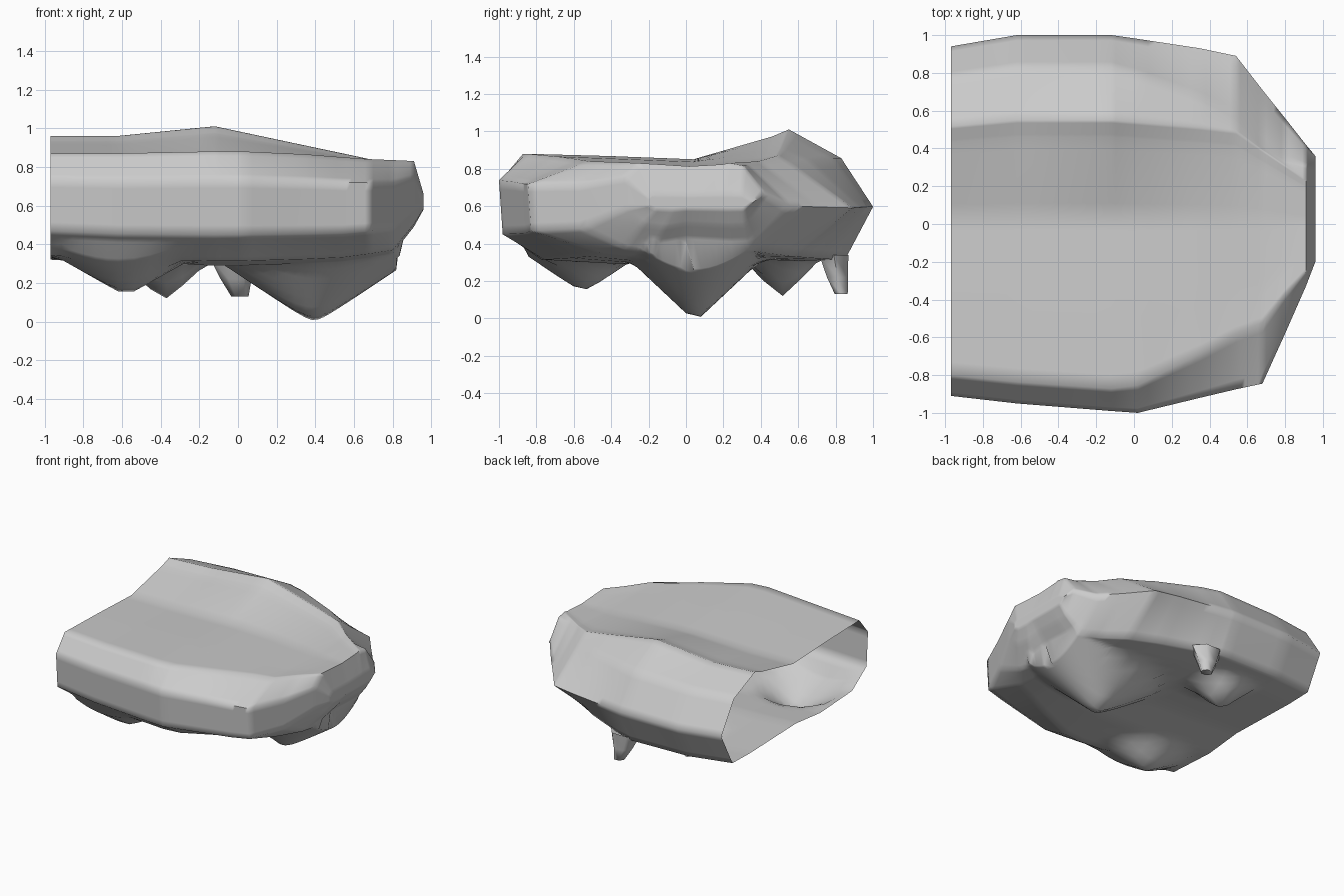
import bpy, bmesh
from math import cos, sin, pi, radians, hypot

cube = bpy.data.objects.get("Cube")
if cube:
    bpy.data.objects.remove(cube)

grey = bpy.data.materials.new("plain_grey")
grey.use_nodes = True
colour = (0.6, 0.6, 0.6, 1)
grey.diffuse_color = colour
grey.node_tree.nodes["Principled BSDF"].inputs["Base Color"].default_value = colour

# Points drawn out of the underside: x, y, tip height, lowest z, rise, x radius, y radius
DROPS = [
    (0.39, 0.05, -0.02, 0.005, 0.32, 0.48, 0.34),
    (-0.58, -0.55, 0.13, 0.15, 0.17, 0.3, 0.25),
    (-0.38, 0.51, 0.1, 0.12, 0.22, 0.24, 0.21),
]


def pull_drops(bm):
    """Refine the skin and draw the low points down into cones."""
    bmesh.ops.subdivide_edges(bm, edges=bm.edges[:], cuts=5, use_grid_fill=True)
    for v in bm.verts:
        if v.co.z < 0.4:
            for x, y, tip, low, rise, rx, ry in DROPS:
                d = hypot((v.co.x - x) / rx, (v.co.y - y) / ry)
                v.co.z = min(v.co.z, max(low, tip + rise * d))


def loft(name, rings, shape=None):
    """Skin closed rings of points into one smooth shaded surface, open at the start."""
    bm = bmesh.new()
    loops = [[bm.verts.new(p) for p in ring] for ring in rings]
    for a, b in zip(loops, loops[1:]):
        for i in range(len(a)):
            j = (i + 1) % len(a)
            bm.faces.new((a[i], a[j], b[j], b[i]))
    end = bm.faces.new(loops[-1])
    bmesh.ops.recalc_face_normals(bm, faces=bm.faces)
    if shape:
        bmesh.ops.triangulate(bm, faces=[end])
        shape(bm)
    mesh = bpy.data.meshes.new(name)
    bm.to_mesh(mesh)
    bm.free()
    mesh.materials.append(grey)
    obj = bpy.data.objects.new(name, mesh)
    bpy.context.collection.objects.link(obj)
    bpy.ops.object.select_all(action="DESELECT")
    obj.select_set(True)
    bpy.context.view_layer.objects.active = obj
    bpy.ops.object.shade_smooth_by_angle(angle=radians(70))


# Cross-section: depth share, height share, ridge share
PROFILE = [
    (-1, 0.76, 0), (-0.88, 1, 0), (-0.42, 0.98, 0), (0.04, 0.95, 0),
    (0.46, 0.98, 0.8), (0.55, 1, 1), (0.83, 0.96, 0), (1, 0.52, 0),
    (0.85, 0.04, 0), (0.62, 0.03, 0), (0, 0.06, 0), (-0.34, 0, 0),
    (-0.78, 0.04, 0), (-0.98, 0.27, 0),
]
# Stations: x, front depth, back depth, floor, top, ridge height, tuck of top and floor
STATIONS = [
    (-0.97, 0.91, 0.94, 0.32, 0.87, 0.09, 1),
    (-0.62, 0.95, 1.0, 0.3, 0.87, 0.09, 1),
    (-0.12, 0.99, 1.0, 0.29, 0.88, 0.13, 1),
    (0.02, 1.0, 0.98, 0.29, 0.88, 0.1, 0.97),
    (0.35, 0.92, 0.93, 0.3, 0.865, 0.045, 0.85),
    (0.54, 0.875, 0.89, 0.31, 0.85, 0.02, 0.75),
    (0.68, 0.845, 0.71, 0.33, 0.84, 0, 0.7),
    (0.8, 0.58, 0.56, 0.35, 0.835, 0, 0.72),
    (0.91, 0.33, 0.42, 0.49, 0.83, 0, 0.88),
    (0.96, 0.2, 0.36, 0.58, 0.66, 0, 1),
]


def section(x, front, back, floor, top, ridge, tuck):
    ring = []
    for t, h, r in PROFILE:
        shoulder = abs(t) > 0.6 and not 0.2 < h < 0.8
        y = t * (front if t < 0 else back) * (tuck if shoulder else 1)
        ring.append((x, y, floor + h * (top - floor) + r * ridge))
    return ring


# Hollow body, open at one end, with the drooping underside
loft("body_shell", [section(*s) for s in STATIONS], pull_drops)


def ellipse(cx, cy, z, rx, ry, sides=6):
    return [(cx + rx * cos(2 * pi * i / sides), cy + ry * sin(2 * pi * i / sides), z)
            for i in range(sides)]


# Small slanted peg under the back edge
loft("back_peg", [ellipse(-0.02, 0.79, 0.34, 0.13, 0.09),
                  ellipse(-0.01, 0.81, 0.22, 0.08, 0.065),
                  ellipse(0.01, 0.83, 0.13, 0.045, 0.04)])
